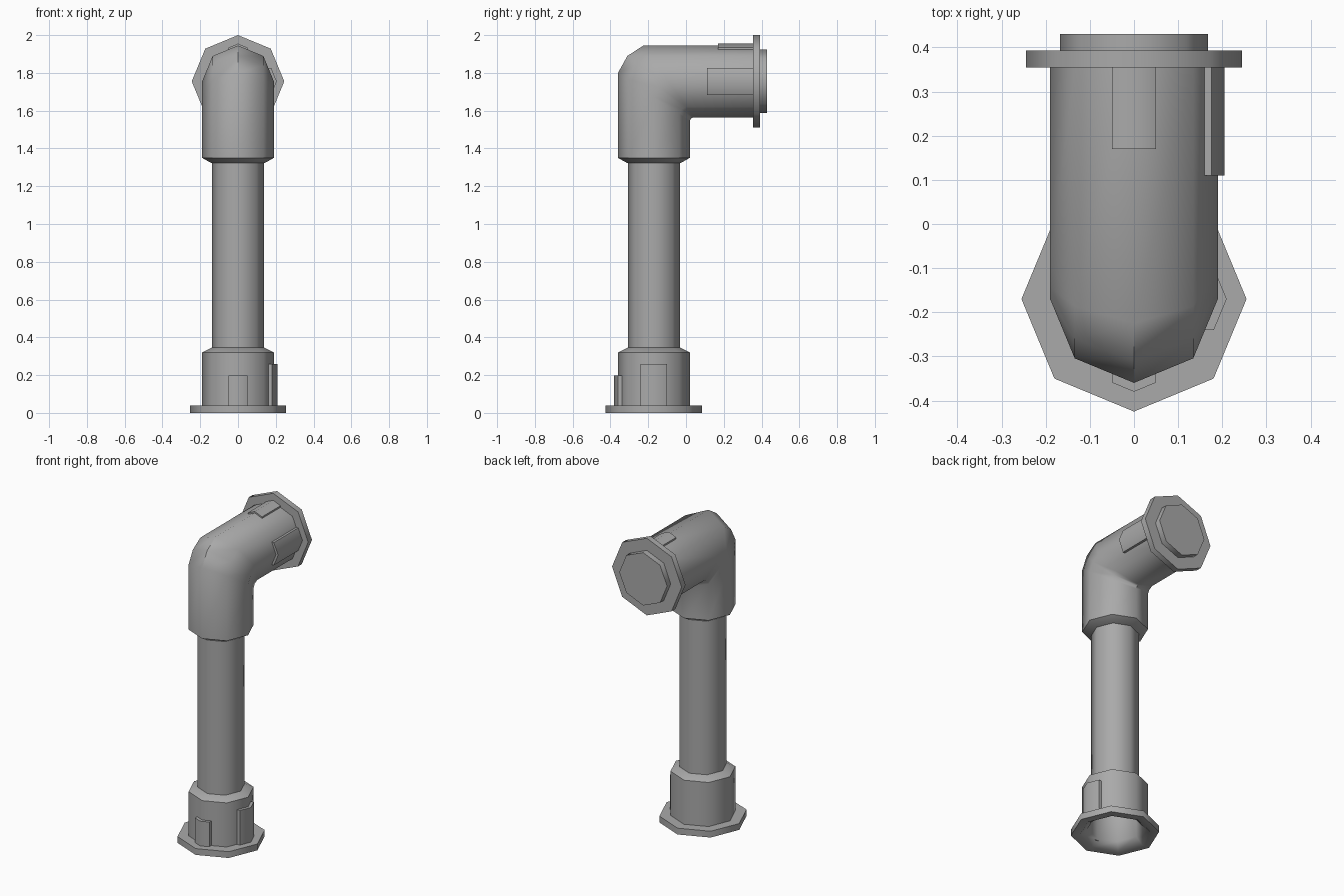
import bpy, bmesh, math
from mathutils import Vector

cube = bpy.data.objects.get("Cube")
if cube:
    bpy.data.objects.remove(cube, do_unlink=True)

SIDES = 8
AXIS_Y = -0.17     # upright pipe axis
AXIS_Z = 1.755     # horizontal arm axis

grey = bpy.data.materials.new("pipe_grey")
grey.use_nodes = True
colour = (0.4, 0.4, 0.4, 1)
grey.diffuse_color = colour
grey.node_tree.nodes["Principled BSDF"].inputs["Base Color"].default_value = colour


def finish(name, bm):
    bmesh.ops.recalc_face_normals(bm, faces=bm.faces)
    mesh = bpy.data.meshes.new(name)
    bm.to_mesh(mesh)
    bm.free()
    mesh.materials.append(grey)
    obj = bpy.data.objects.new(name, mesh)
    bpy.context.collection.objects.link(obj)
    bpy.ops.object.select_all(action='DESELECT')
    obj.select_set(True)
    bpy.context.view_layer.objects.active = obj
    bpy.ops.object.shade_smooth_by_angle(angle=math.radians(50))
    return obj


def upright(r, z):
    """Ring around the vertical axis: outer (y, z), inner (y, z), side radius."""
    return (AXIS_Y - r, z), (AXIS_Y + r, z), r


def level(r, y):
    """Ring around the horizontal axis."""
    return (y, AXIS_Z + r), (y, AXIS_Z - r), r


def loft(name, rings):
    """Skin a row of octagonal rings and cap both ends."""
    bm = bmesh.new()
    loops = []
    for outer, inner, r in rings:
        a, b = Vector((0, *outer)), Vector((0, *inner))
        mid, half = (a + b) / 2, (a - b) / 2
        loop = []
        for i in range(SIDES):
            t = math.tau * i / SIDES
            loop.append(bm.verts.new(mid + half * math.cos(t) + Vector((r * math.sin(t), 0, 0))))
        loops.append(loop)
    for lo, hi in zip(loops, loops[1:]):
        for i in range(SIDES):
            j = (i + 1) % SIDES
            bm.faces.new((lo[i], lo[j], hi[j], hi[i]))
    bm.faces.new(loops[0])
    bm.faces.new(loops[-1])
    return finish(name, bm)


def tab(name, base, out, along, width, apex, root, length):
    """Ridged plate that follows two neighbouring octagon faces."""
    base, out, along = Vector(base), Vector(out), Vector(along)
    side = out.cross(along)
    edge = apex - width * math.tan(math.radians(22.5))
    profile = [(-width, root), (-width, edge), (0, apex), (width, edge), (width, root)]
    bm = bmesh.new()
    face = bm.faces.new([bm.verts.new(base + side * s + out * o) for s, o in profile])
    new = bmesh.ops.extrude_face_region(bm, geom=[face])["geom"]
    moved = [v for v in new if isinstance(v, bmesh.types.BMVert)]
    bmesh.ops.translate(bm, verts=moved, vec=along * length)
    return finish(name, bm)


# Base socket: hollow mouth, flange, collar and shoulder
loft("base_socket", [upright(r, z) for r, z in (
    (0.16, 0.3), (0.16, 0.04), (0.205, 0), (0.255, 0), (0.255, 0.04),
    (0.19, 0.04), (0.19, 0.32), (0.14, 0.345))])

# Straight upright pipe
loft("upright_pipe", [upright(0.138, 0.32), upright(0.138, 1.345)])

# Elbow: tapered lip, bend and horizontal arm
loft("elbow", [
    upright(0.14, 1.322), upright(0.19, 1.35),
    ((-0.36, 1.8), (0.02, 1.545), 0.19),
    ((-0.31, 1.89), (0.026, 1.559), 0.19),
    ((-0.225, 1.945), (0.04, 1.565), 0.19),
    level(0.19, 0.36)])

# End flange and plug
loft("arm_flange", [level(0.245, 0.355), level(0.245, 0.393)])
loft("end_plug", [level(0.168, 0.38), level(0.168, 0.43)])

# Raised tabs beside both flanges
foot, arm = (0, AXIS_Y, 0.03), (0, 0.36, AXIS_Z)
tab("base_front_tab", foot, (0, -1, 0), (0, 0, 1), 0.05, 0.21, 0.165, 0.167)
tab("base_side_tab", foot, (1, 0, 0), (0, 0, 1), 0.07, 0.21, 0.155, 0.23)
tab("arm_top_tab", arm, (0, 0, 1), (0, -1, 0), 0.05, 0.2, 0.165, 0.19)
tab("arm_side_tab", arm, (1, 0, 0), (0, -1, 0), 0.072, 0.205, 0.155, 0.25)
